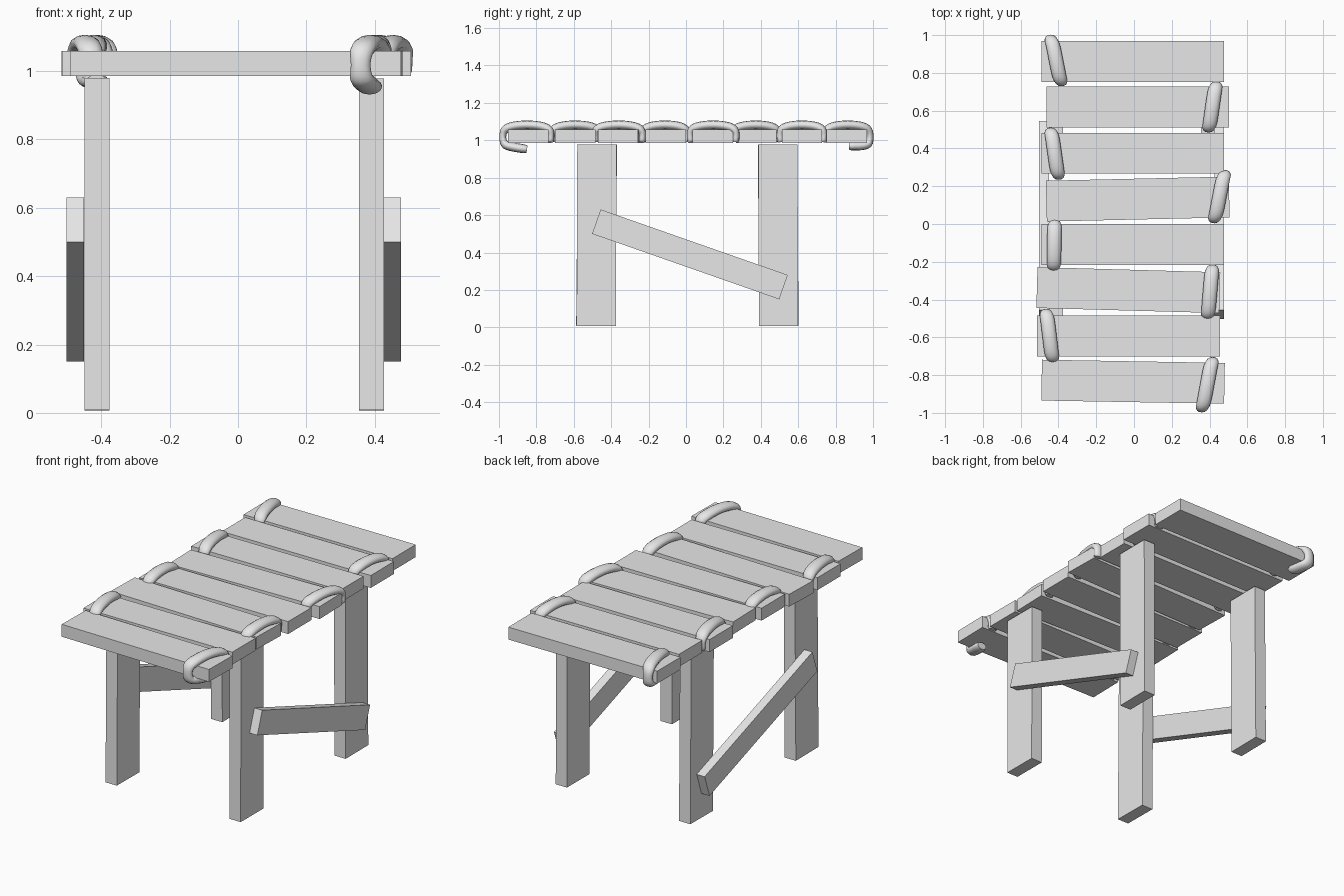
import bpy, bmesh, math
from mathutils import Vector

cube = bpy.data.objects.get("Cube")
if cube:
    bpy.data.objects.remove(cube, do_unlink=True)

wood = bpy.data.materials.new("grey")
wood.use_nodes = True
GREY = (0.8, 0.8, 0.8, 1)
wood.diffuse_color = GREY
wood.node_tree.nodes["Principled BSDF"].inputs["Base Color"].default_value = GREY


def add_object(name, bm):
    bmesh.ops.recalc_face_normals(bm, faces=bm.faces)
    mesh = bpy.data.meshes.new(name)
    bm.to_mesh(mesh)
    bm.free()
    mesh.materials.append(wood)
    obj = bpy.data.objects.new(name, mesh)
    bpy.context.collection.objects.link(obj)
    return obj


def board(name, center, size, tilt=0, turn=0):
    bm = bmesh.new()
    bmesh.ops.create_cube(bm, size=1)
    bmesh.ops.scale(bm, vec=size, verts=bm.verts)
    obj = add_object(name, bm)
    obj.location = center
    obj.rotation_euler = (math.radians(tilt), 0, math.radians(turn))


def smooth_path(points, steps=4):
    """Catmull-Rom points through the given path."""
    p = [points[0]] + points + [points[-1]]
    out = []
    for a, b, c, d in zip(p, p[1:], p[2:], p[3:]):
        for i in range(steps):
            t = i / steps
            out.append(0.5 * (2 * b + (c - a) * t + (2 * a - 5 * b + 4 * c - d) * t * t
                              + (3 * b - a - 3 * c + d) * t ** 3))
    return out + [points[-1]]


def strap(name, points, half_width=0.038, half_thick=0.024, sides=12):
    """Sweep a flattened round section along a path."""
    path = smooth_path([Vector(p) for p in points])
    bm = bmesh.new()
    rings = []
    for i, p in enumerate(path):
        along = path[min(i + 1, len(path) - 1)] - path[max(i - 1, 0)]
        normal = Vector((1, 0, 0)).cross(along).normalized()
        taper = 0.8 if i in (0, len(path) - 1) else 1
        # The section is slimmer where it drops between the boards
        slim = 0.75 + 0.25 * abs(normal.z)
        ring = []
        for k in range(sides):
            a = math.tau * k / sides
            ring.append(bm.verts.new(p + taper * slim * (
                Vector((half_width * math.cos(a), 0, 0)) + normal * half_thick * math.sin(a))))
        rings.append(ring)
    for r, s in zip(rings, rings[1:]):
        for k in range(sides):
            n = (k + 1) % sides
            bm.faces.new((r[k], r[n], s[n], s[k]))
    bm.faces.new(rings[0])
    bm.faces.new(rings[-1])
    for f in bm.faces:
        f.smooth = len(f.verts) == 4
    add_object(name, bm)


# Top boards, back to front: centre x, centre y, turn
boards = [(-0.007, 0.86, 0), (0.02, 0.62, 0), (-0.007, 0.375, 0), (0.02, 0.132, 1.3),
          (-0.007, -0.108, 0), (-0.03, -0.35, -1.6), (-0.03, -0.593, 0), (-0.005, -0.835, -1)]
for i, (x, y, turn) in enumerate(boards):
    board(f"top_board_{i + 1}", (x, y, 1.022), (0.968, 0.216, 0.073), turn=turn)

# Legs, leaning very slightly
for side, x in (("left", 0.39), ("right", -0.413)):
    for end, y, lean in (("front", -0.478, -0.5), ("back", 0.493, 0.5)):
        board(f"{side}_{end}_leg", (x, y, 0.493), (0.073, 0.21, 0.97),
              tilt=lean if side == "right" else lean * 0.4)

# Sloping side braces
for side, x in (("left", 0.451), ("right", -0.476)):
    board(f"{side}_brace", (x, 0.021, 0.39), (0.052, 1.06, 0.138), tilt=-19.3)

# Straps over each board, back to front: back x, back y, front x, front y
straps = [(-0.44, 1.0, -0.385, 0.73), (0.435, 0.755, 0.395, 0.485),
          (-0.44, 0.51, -0.4, 0.235), (0.48, 0.285, 0.425, 0.005),
          (-0.42, 0.025, -0.425, -0.25), (0.415, -0.215, 0.39, -0.505),
          (-0.465, -0.45, -0.43, -0.735), (0.415, -0.705, 0.36, -0.995)]
for i, (xb, yb, xf, yf) in enumerate(straps):
    def at(t, inset, z):
        y = yb + (yf - yb) * t
        return (xb + (xf - xb) * t, y + inset, z)
    path = [at(0, -0.02, 0.99), at(0, -0.02, 1.045), at(0.2, 0, 1.072), at(0.5, 0, 1.082),
            at(0.8, 0, 1.072), at(1, 0.02, 1.045), at(1, 0.02, 0.99)]
    # The end straps hook under the table
    if i == 0:
        path = [at(0.48, 0, 0.97), at(0.2, 0, 0.972)] + path
    if i == len(straps) - 1:
        path += [at(0.82, 0, 0.968), at(0.5, 0, 0.952)]
    strap(f"strap_{i + 1}", path)
